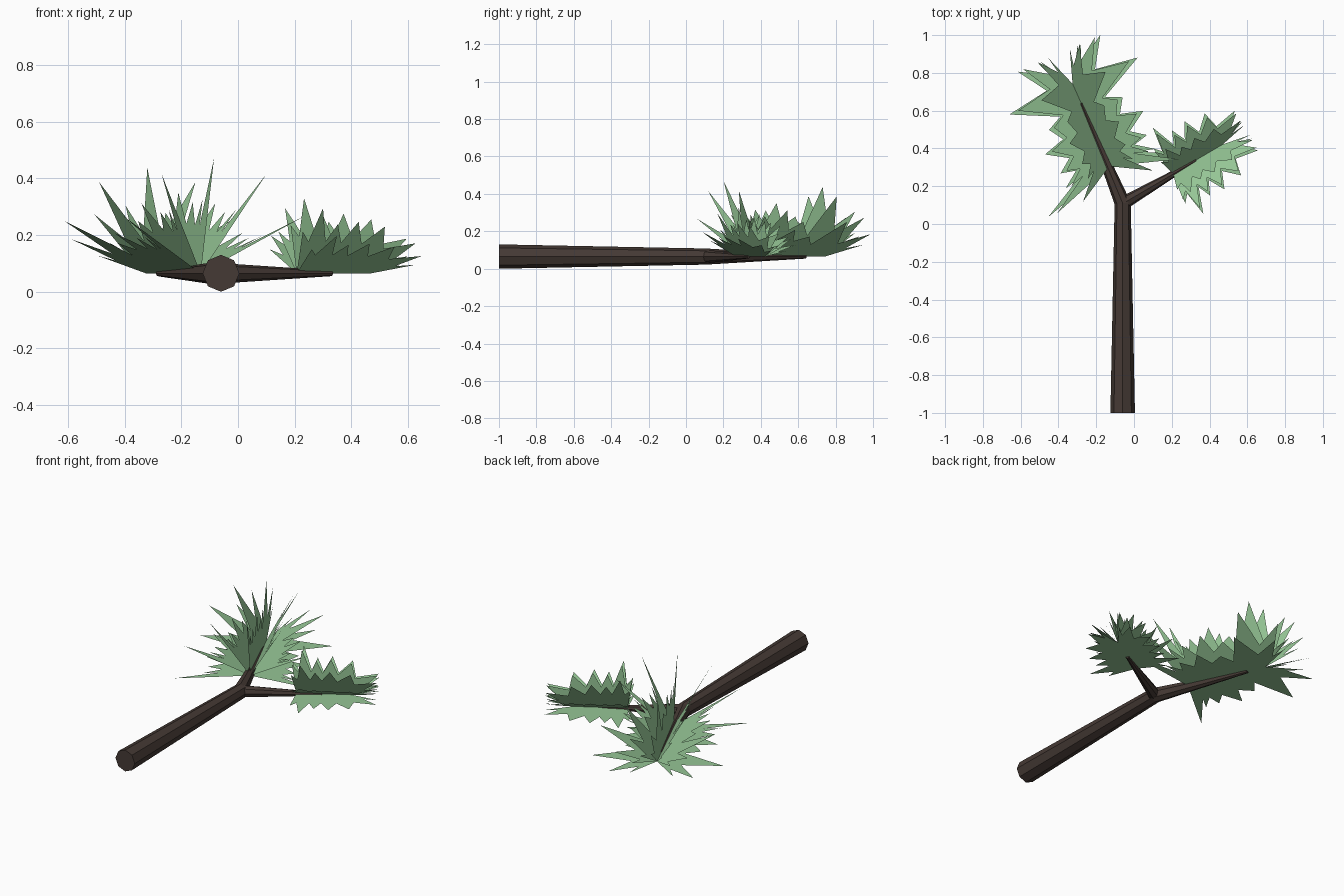
import bpy, bmesh, math
from mathutils import Vector

if "Cube" in bpy.data.objects:
    bpy.data.objects.remove(bpy.data.objects["Cube"])

Z = 0.065  # height of the branch axis


def material(name, rgb):
    m = bpy.data.materials.new(name)
    m.diffuse_color = (*rgb, 1)
    m.use_nodes = True
    m.node_tree.nodes["Principled BSDF"].inputs["Base Color"].default_value = m.diffuse_color
    return m


bark = material("bark", (0.06, 0.042, 0.035))
green = material("leaf_green", (0.3, 0.56, 0.3))


def finish(bm, name, mat):
    me = bpy.data.meshes.new(name)
    bm.to_mesh(me)
    bm.free()
    me.materials.append(mat)
    ob = bpy.data.objects.new(name, me)
    bpy.context.collection.objects.link(ob)
    return ob


def tapered_tube(name, path, sides=8):
    """Eight-sided tube lying flat; path holds (x, y, radius)."""
    bm = bmesh.new()
    pts = [Vector((x, y, Z)) for x, y, r in path]
    rings = []
    for i, p in enumerate(pts):
        d = (pts[min(i + 1, len(pts) - 1)] - pts[max(i - 1, 0)]).normalized()
        side = Vector((d.y, -d.x, 0))
        r = path[i][2]
        ring = []
        for k in range(sides):
            a = 2 * math.pi * k / sides
            ring.append(bm.verts.new(p + side * r * math.cos(a)
                                     + Vector((0, 0, r * math.sin(a)))))
        rings.append(ring)
    for a, b in zip(rings, rings[1:]):
        for k in range(sides):
            n = (k + 1) % sides
            bm.faces.new((a[k], a[n], b[n], b[k]))
    bm.faces.new(rings[0][::-1])
    bm.faces.new(rings[-1])
    bmesh.ops.recalc_face_normals(bm, faces=bm.faces)
    return finish(bm, name, bark)


def needle_fan(name, origin, direction, outline):
    """Jagged half-leaf outline (along, out) repeated every 30 degrees round its spine."""
    bm = bmesh.new()
    o = Vector((*origin, Z))
    d = Vector((*direction, 0)).normalized()
    side = Vector((d.y, -d.x, 0))
    for k in range(7):
        a = math.radians(30 * k)
        out = side * math.cos(a) + Vector((0, 0, math.sin(a)))
        f = bm.faces.new([bm.verts.new(o + d * s + out * w) for s, w in outline])
        f.normal_update()
        if f.normal.z < 0:
            f.normal_flip()
    bmesh.ops.triangulate(bm, faces=bm.faces[:])
    return finish(bm, name, green)


# main branch bending into the long twig, plus the short side twig
tapered_tube("main_branch", [(-0.06, -1, 0.065), (-0.06, 0.11, 0.043), (-0.28, 0.64, 0.011)])
tapered_tube("side_twig", [(-0.06, 0.108, 0.036), (0.33, 0.336, 0.01)])

# large needle cluster on the long twig
needle_fan("large_needles", (-0.04, 0.1), (-0.406, 0.914), [
    (0.225, 0), (0.11, 0.405), (0.235, 0.17), (0.21, 0.26), (0.275, 0.17),
    (0.295, 0.25), (0.35, 0.175), (0.42, 0.285), (0.455, 0.165), (0.53, 0.213),
    (0.57, 0.13), (0.69, 0.372), (0.725, 0.14), (0.88, 0.24), (0.79, 0.09),
    (0.88, 0.125), (0.703, 0)])

# small needle cluster on the side twig
needle_fan("small_needles", (-0.03, 0.128), (0.862, 0.506), [
    (0.275, 0), (0.25, 0.17), (0.285, 0.13), (0.305, 0.265), (0.355, 0.13),
    (0.385, 0.2), (0.42, 0.125), (0.467, 0.21), (0.505, 0.12), (0.58, 0.19),
    (0.6, 0.1), (0.725, 0.122), (0.65, 0.05), (0.73, 0.06), (0.58, 0)])
